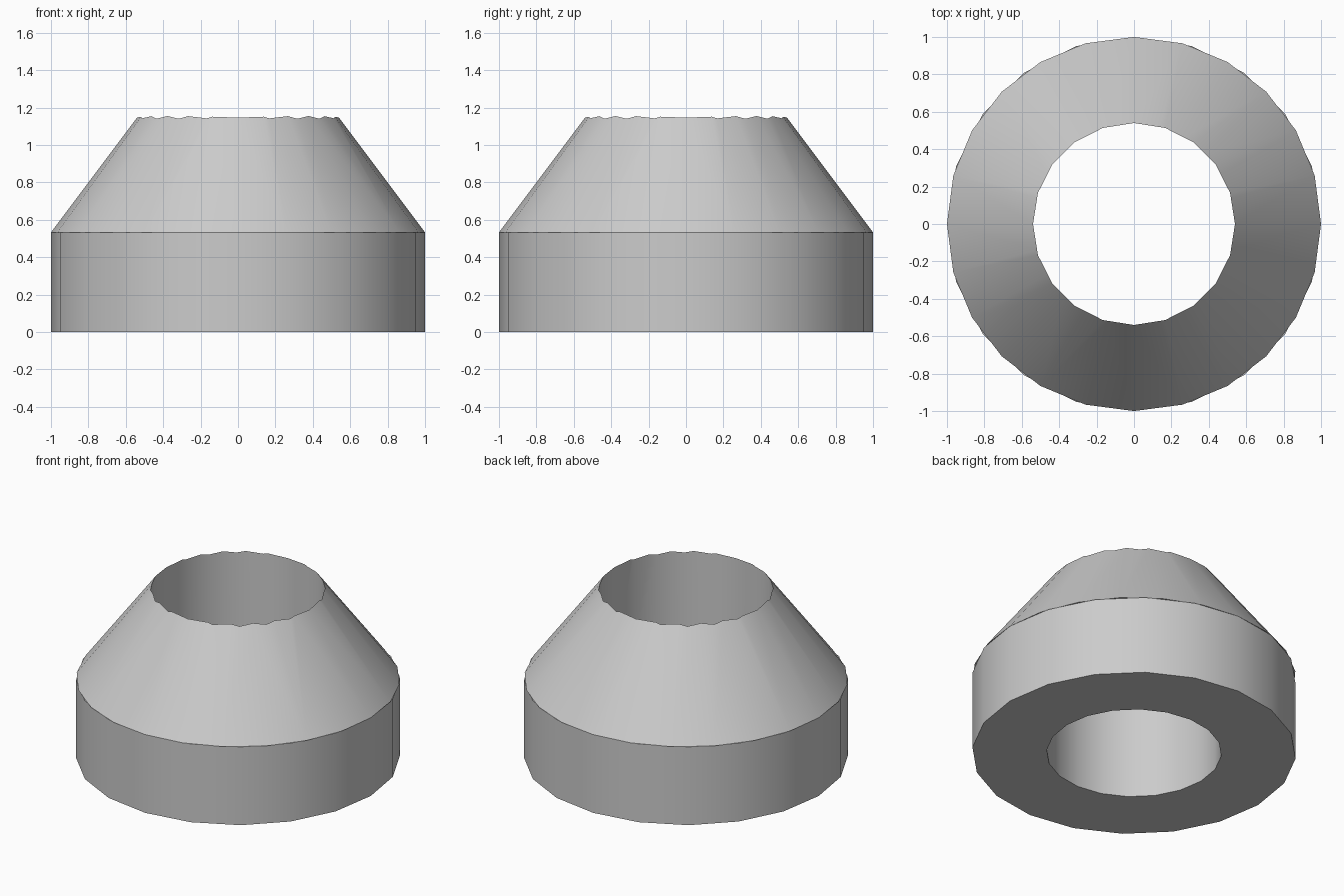
import bpy

if "Cube" in bpy.data.objects:
    bpy.data.objects.remove(bpy.data.objects["Cube"], do_unlink=True)

BASE_HEIGHT = 0.533
BORE_RADIUS = 0.54
CONE_HEIGHT = 1.333

# Plain grey for every part
grey = bpy.data.materials.new("grey")
grey.use_nodes = True
colour = (0.6, 0.6, 0.6, 1)
grey.diffuse_color = colour
grey.node_tree.nodes["Principled BSDF"].inputs["Base Color"].default_value = colour


def add_solid(name, sides, bottom_radius, top_radius, bottom, height):
    bpy.ops.mesh.primitive_cone_add(
        vertices=sides, radius1=bottom_radius, radius2=top_radius,
        depth=height, location=(0, 0, bottom + height / 2))
    solid = bpy.context.object
    solid.name = name
    solid.data.materials.append(grey)
    return solid


def activate(solid):
    bpy.ops.object.select_all(action="DESELECT")
    solid.select_set(True)
    bpy.context.view_layer.objects.active = solid


# Straight collar and the finer-sided cone standing on it
collar = add_solid("collar", 20, 1, 1, 0, BASE_HEIGHT)
cone = add_solid("cone", 24, 1, 0, BASE_HEIGHT, CONE_HEIGHT)

# Vertical bore through both; it also cuts off the tip of the cone
bore = add_solid("bore_cutter", 20, BORE_RADIUS, BORE_RADIUS, -0.5, 3)
bore.hide_render = True

for part in (collar, cone):
    activate(part)
    cut = part.modifiers.new("bore", "BOOLEAN")
    cut.operation = "DIFFERENCE"
    cut.solver = "EXACT"
    cut.object = bore
    bpy.ops.object.modifier_apply(modifier=cut.name)
    bpy.ops.object.shade_smooth_by_angle()

bpy.data.objects.remove(bore, do_unlink=True)
